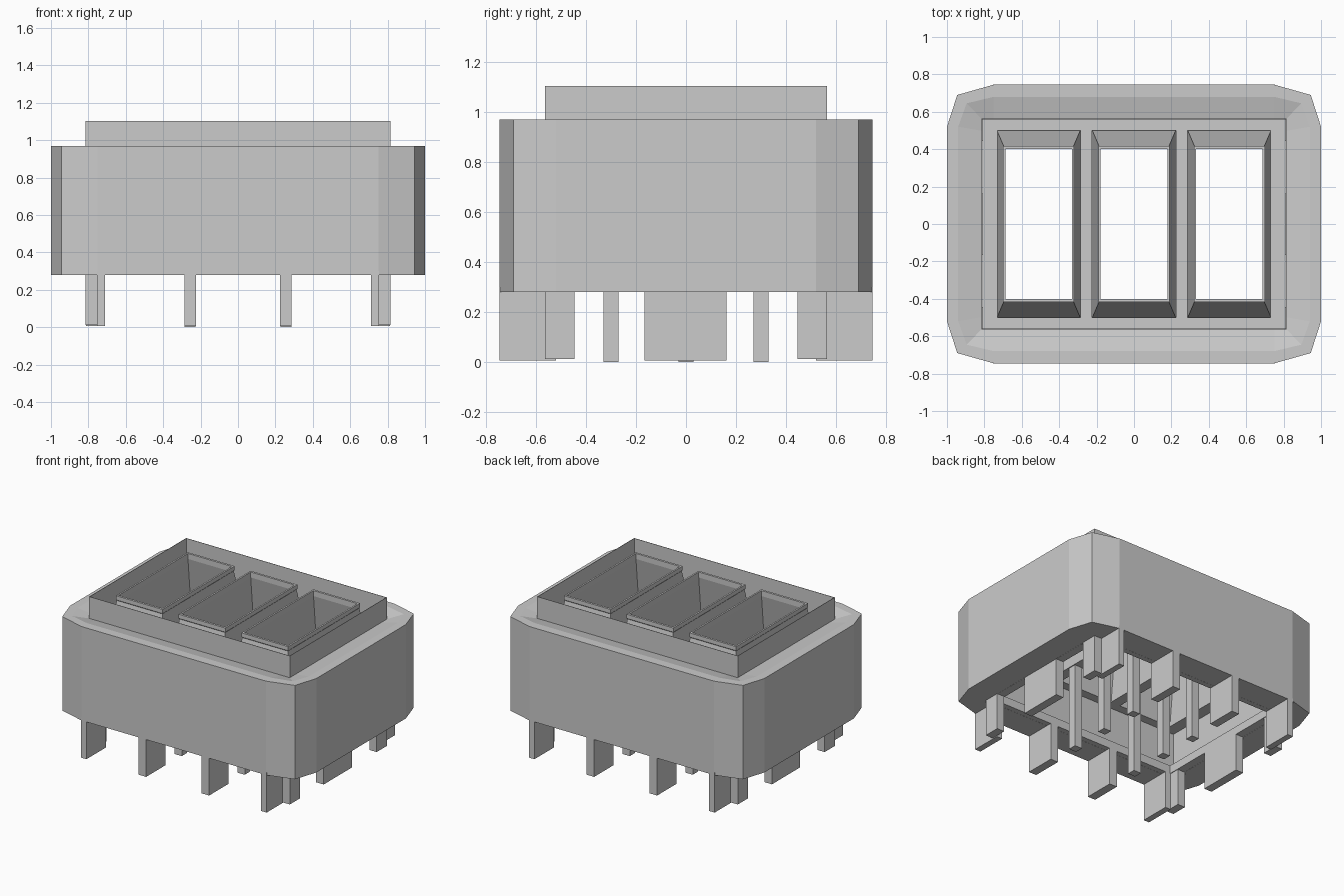
import bpy, bmesh
from mathutils import Vector

if "Cube" in bpy.data.objects:
    bpy.data.objects.remove(bpy.data.objects["Cube"])


def finish(name, bm):
    bmesh.ops.recalc_face_normals(bm, faces=bm.faces)
    me = bpy.data.meshes.new(name)
    bm.to_mesh(me)
    bm.free()
    ob = bpy.data.objects.new(name, me)
    bpy.context.collection.objects.link(ob)
    return ob


def loft(name, loops, closed=False):
    """Skin a list of loops; closed joins the last loop back to the first."""
    bm = bmesh.new()
    rings = [[bm.verts.new(p) for p in loop] for loop in loops]
    pairs = list(zip(rings, rings[1:]))
    if closed:
        pairs.append((rings[-1], rings[0]))
    n = len(rings[0])
    for a, b in pairs:
        for i in range(n):
            j = (i + 1) % n
            bm.faces.new((a[i], a[j], b[j], b[i]))
    return finish(name, bm)


def corner_loop(pts, z):
    """Mirror three corner points into a full 12-sided outline."""
    q = list(pts)
    full = q + [(x, -y) for x, y in q[::-1]] + [(-x, -y) for x, y in q] + [(-x, y) for x, y in q[::-1]]
    return [(x, y, z) for x, y in full]


def rect12(x, y, z, d=0.065):
    return corner_loop([(x - d, y), (x, y), (x, y - d)], z)


def rect(cx, hx, hy, z):
    return [(cx - hx, -hy, z), (cx + hx, -hy, z), (cx + hx, hy, z), (cx - hx, hy, z)]


def box(name, x0, x1, y0, y1, z0, z1):
    bm = bmesh.new()
    bmesh.ops.create_cube(bm, size=1)
    for v in bm.verts:
        v.co = Vector((x0 + (v.co.x + .5) * (x1 - x0),
                       y0 + (v.co.y + .5) * (y1 - y0),
                       z0 + (v.co.z + .5) * (z1 - z0)))
    return finish(name, bm)


# Outer casing with a shallow dished rim and an upstanding collar
outer = [(.75, .745), (.945, .69), (1, .52)]
rim = [(.75, .68), (.895, .645), (.94, .52)]
loft("casing", [
    corner_loop(outer, .28), corner_loop(outer, .97), corner_loop(rim, .97),
    rect12(.815, .563, .943), rect12(.815, .563, 1.103),
    rect12(.812, .56, 1.103), rect12(.812, .56, .28)], closed=True)

# Deck carrying the vents, and the lower ring that joins the legs
DECK = .62
for name, x, y, z0, z1 in (("deck_frame", .73, .50, DECK, DECK + .06), ("base_frame", .75, .52, .28, .34)):
    loft(name, [rect(0, .811, .559, z1), rect(0, x, y, z1),
                rect(0, x, y, z0), rect(0, .811, .559, z0)], closed=True)
for s in (-1, 1):
    box("deck_bar", s * .255 - .03, s * .255 + .03, -.56, .56, DECK, DECK + .06)

# Three tall tapered vents with a lip, open right through
for cx in (-.51, 0, .51):
    loft("vent", [rect(cx, .225, .505, DECK), rect(cx, .186, .414, 1.05),
                  rect(cx, .190, .418, 1.055), rect(cx, .190, .418, 1.085),
                  rect(cx, .178, .402, 1.085), rect(cx, .178, .402, 1.045),
                  rect(cx, .217, .495, DECK)], closed=True)

# Legs: end plates, corner stubs, side plates and central posts
for sx in (-1, 1):
    for sy in (-1, 1):
        ys = sorted((sy * .52, sy * .745))
        for name, a, b in (("outer_leg", .71, .755), ("inner_leg", .225, .287)):
            box(name, *sorted((sx * a, sx * b)), *ys, .006, .30)
        box("corner_stub", *sorted((sx * .755, sx * .815)), *sorted((sy * .445, sy * .563)), .012, .30)
    box("side_leg", *sorted((sx * .75, sx * .812)), -.165, .162, .006, .30)
    for y in (-.3, 0, .3):
        box("post", *sorted((sx * .226, sx * .286)), y - .03, y + .03, 0, DECK)
